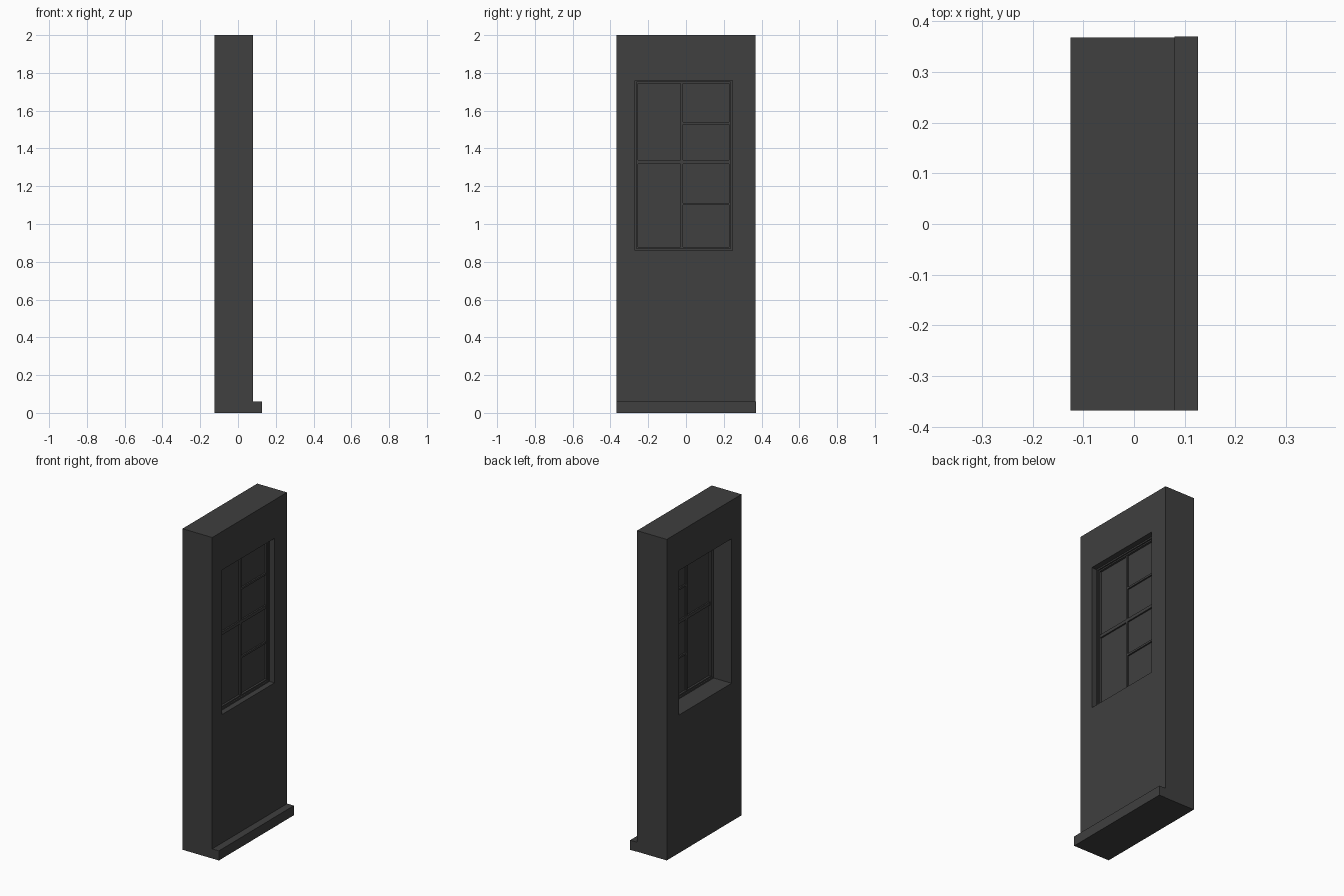
import bpy, bmesh

default = bpy.data.objects.get("Cube")
if default:
    bpy.data.objects.remove(default, do_unlink=True)

# One dark grey for everything
grey = bpy.data.materials.new("dark_grey")
grey.use_nodes = True
colour = (0.05, 0.05, 0.05, 1)
grey.diffuse_color = colour
grey.node_tree.nodes["Principled BSDF"].inputs["Base Color"].default_value = colour


def finish(name, bm):
    bmesh.ops.recalc_face_normals(bm, faces=bm.faces)
    mesh = bpy.data.meshes.new(name)
    bm.to_mesh(mesh)
    bm.free()
    mesh.materials.append(grey)
    obj = bpy.data.objects.new(name, mesh)
    bpy.context.collection.objects.link(obj)
    return obj


def corners(bm, x, rect):
    y0, y1, z0, z1 = rect
    return [bm.verts.new((x, y, z)) for y, z in ((y0, z0), (y1, z0), (y1, z1), (y0, z1))]


def box(name, x0, x1, rect):
    bm = bmesh.new()
    a, b = corners(bm, x0, rect), corners(bm, x1, rect)
    bm.faces.new(a)
    bm.faces.new(b)
    for i in range(4):
        j = (i + 1) % 4
        bm.faces.new((a[i], a[j], b[j], b[i]))
    return finish(name, bm)


def ring(name, x0, x1, outer, inner):
    """Rectangular slab with a rectangular hole through it."""
    bm = bmesh.new()
    loops = [corners(bm, x, r) for x, r in ((x0, outer), (x1, outer), (x1, inner), (x0, inner))]
    for k in range(4):
        a, b = loops[k], loops[(k + 1) % 4]
        for i in range(4):
            j = (i + 1) % 4
            bm.faces.new((a[i], a[j], b[j], b[i]))
    return finish(name, bm)


def inset(rect, d):
    y0, y1, z0, z1 = rect
    return (y0 + d, y1 - d, z0 + d, z1 - d)


# Wall with window opening, and skirting along the foot
opening = (-0.27, 0.245, 0.86, 1.76)
ring("wall", -0.125, 0.08, (-0.368, 0.368, 0, 2), opening)
box("skirting", 0.08, 0.126, (-0.368, 0.37, 0, 0.06))

# Stepped window frame and glass
step = inset(opening, 0.009)
panes = inset(opening, 0.017)
ring("window_frame", -0.002, 0.046, opening, step)
ring("window_sash", 0.006, 0.038, step, panes)
box("window_glass", 0.019, 0.025, panes)

# Glazing bars: one upright, one full crossbar, two short crossbars on the +y side
y0, y1, z0, z1 = panes
mid = -0.023
box("upright_bar", 0.010, 0.034, (mid - 0.007, mid + 0.007, z0, z1))
box("main_crossbar_near", 0.010, 0.034, (y0, mid - 0.007, 1.318, 1.338))
box("main_crossbar_far", 0.010, 0.034, (mid + 0.007, y1, 1.318, 1.338))
for name, z in (("lower_crossbar", 1.106), ("upper_crossbar", 1.533)):
    box(name, 0.010, 0.034, (mid + 0.007, y1, z - 0.006, z + 0.006))
